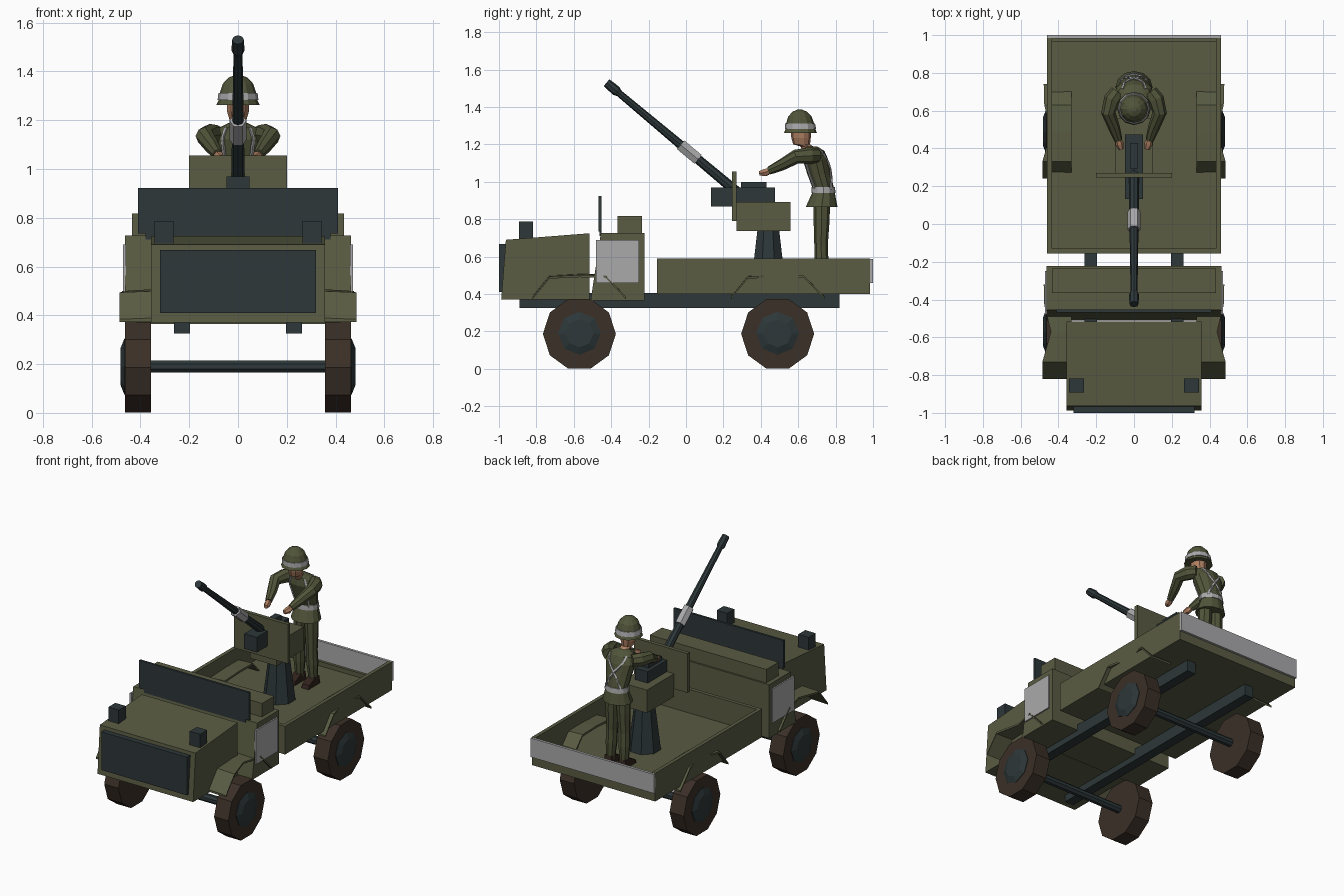
import bpy, bmesh, math
from mathutils import Vector

if "Cube" in bpy.data.objects:
    bpy.data.objects.remove(bpy.data.objects["Cube"])


def material(name, col):
    m = bpy.data.materials.new(name)
    m.diffuse_color = (*col, 1)
    m.use_nodes = True
    m.node_tree.nodes["Principled BSDF"].inputs["Base Color"].default_value = m.diffuse_color
    return m


OLIVE = material("olive_paint", (0.10, 0.106, 0.055))
CLOTH = material("olive_cloth", (0.083, 0.09, 0.042))
STEEL = material("dark_steel", (0.026, 0.038, 0.041))
RUBBER = material("brown_rubber", (0.043, 0.029, 0.020))
GREY = material("light_grey", (0.40, 0.40, 0.41))
SKIN = material("skin", (0.42, 0.21, 0.12))
BOOT = material("boot_leather", (0.03, 0.016, 0.012))


def build(name, verts, faces, mat):
    bm = bmesh.new()
    vs = [bm.verts.new(v) for v in verts]
    for f in faces:
        bm.faces.new([vs[i] for i in f])
    bmesh.ops.recalc_face_normals(bm, faces=bm.faces)
    me = bpy.data.meshes.new(name)
    bm.to_mesh(me)
    bm.free()
    me.materials.append(mat)
    ob = bpy.data.objects.new(name, me)
    bpy.context.collection.objects.link(ob)
    return ob


def skin_rings(name, rings, mat):
    """Closed skin over rings with equal point counts."""
    n = len(rings[0])
    faces = [[k * n + i, k * n + (i + 1) % n, (k + 1) * n + (i + 1) % n, (k + 1) * n + i]
             for k in range(len(rings) - 1) for i in range(n)]
    faces += [list(range(n)), list(range((len(rings) - 1) * n, len(rings) * n))]
    return build(name, [v for r in rings for v in r], faces, mat)


def prism(name, profile, x0, x1, mat):
    return skin_rings(name, [[(x, y, z) for y, z in profile] for x in (x0, x1)], mat)


def box(name, x0, x1, y0, y1, z0, z1, mat):
    return prism(name, [(y0, z0), (y1, z0), (y1, z1), (y0, z1)], x0, x1, mat)


def tube(name, path, n, mat, turn=0.0):
    """Tube through (point, radius) stations."""
    pts = [Vector(p) for p, r in path]
    rings = []
    for i, (p, r) in enumerate(path):
        d = (pts[min(i + 1, len(pts) - 1)] - pts[max(i - 1, 0)]).normalized()
        ref = Vector((0, 1, 0)) if abs(d.z) > 0.9 else Vector((0, 0, 1))
        u = ref.cross(d).normalized()
        v = d.cross(u)
        rings.append([pts[i] + r * (math.cos(a) * u + math.sin(a) * v)
                      for a in (turn + 2 * math.pi * k / n for k in range(n))])
    return skin_rings(name, rings, mat)


def loft(name, table, n, mat, grow=0.0):
    """Stacked ellipses given as (z, y centre, x radius, y radius)."""
    return skin_rings(name, [[((rx + grow) * math.sin(a), yc + (ry + grow) * math.cos(a), z)
                              for a in (2 * math.pi * k / n for k in range(n))]
                             for z, yc, rx, ry in table], mat)


# Chassis, axles and wheels
for s, side in ((-1, "left"), (1, "right")):
    box(f"frame_rail_{side}", s * 0.197, s * 0.262, -0.89, 0.82, 0.325, 0.405, STEEL)
    for y, end in ((-0.57, "front"), (0.49, "rear")):
        tube(f"{end}_wheel_{side}", [((s * 0.357, y, 0.187), 0.195), ((s * 0.463, y, 0.187), 0.195)],
             10, RUBBER)
        tube(f"{end}_hub_{side}", [((s * 0.45, y, 0.19), 0.115), ((s * 0.466, y, 0.19), 0.115),
                                   ((s * 0.482, y, 0.19), 0.075)], 8, STEEL)
        # Bent mudguard: edge flares out at both ends
        arch = [(-0.25, 0.39, 0.485), (-0.16, 0.50, 0.485), (0.0, 0.508, 0.44),
                (0.14, 0.505, 0.475), (0.25, 0.39, 0.478)]
        skin_rings(f"{end}_fender_{side}",
                   [[(s * 0.33, y + dy, z), (s * xo, y + dy, z - 0.006),
                     (s * xo, y + dy, z - 0.018), (s * 0.33, y + dy, z - 0.014)]
                    for dy, z, xo in arch], OLIVE)
    box(f"door_{side}", s * 0.46, s * 0.472, -0.48, -0.25, 0.46, 0.69, GREY)
    box(f"headlamp_{side}", s * 0.265, s * 0.343, -0.893, -0.818, 0.69, 0.787, STEEL)
    box(f"bed_side_{side}", s * 0.435, s * 0.46, -0.155, 0.985, 0.40, 0.59, OLIVE)
for y, end in ((-0.57, "front"), (0.49, "rear")):
    tube(f"{end}_axle", [((-0.36, y, 0.19), 0.027), ((0.36, y, 0.19), 0.027)], 8, STEEL, math.pi / 8)

# Hood, grille and cab
prism("hood", [(-0.988, 0.37), (-0.515, 0.37), (-0.515, 0.725), (-0.963, 0.69)], -0.357, 0.357, OLIVE)
box("grille_panel", -0.32, 0.32, -1.0, -0.965, 0.41, 0.667, STEEL)
prism("cab", [(-0.51, 0.365), (-0.223, 0.365), (-0.223, 0.727), (-0.455, 0.727)], -0.463, 0.463, OLIVE)
box("windshield", -0.41, 0.41, -0.468, -0.453, 0.735, 0.923, STEEL)
box("windshield_foot", -0.38, 0.38, -0.462, -0.452, 0.71, 0.74, STEEL)
box("seat_back", -0.435, 0.435, -0.365, -0.235, 0.72, 0.818, OLIVE)

# Cargo bed
box("bed_floor", -0.44, 0.44, -0.15, 0.98, 0.40, 0.43, OLIVE)
box("bed_front_wall", -0.44, 0.44, -0.155, -0.13, 0.40, 0.59, OLIVE)
box("bed_rear_lip", -0.44, 0.44, 0.965, 0.985, 0.40, 0.46, OLIVE)
box("tailgate", -0.46, 0.46, 0.982, 1.0, 0.46, 0.588, GREY)

# Gun mount, shield and breech
tube("gun_pedestal", [((0, 0.44, 0.43), 0.102), ((0, 0.44, 0.75), 0.062)], 8, STEEL, math.pi / 8)
box("gun_cradle", -0.10, 0.10, 0.27, 0.56, 0.738, 0.893, OLIVE)
box("gun_shield", -0.20, 0.20, 0.245, 0.27, 0.79, 1.055, OLIVE)
box("gun_breech", -0.047, 0.047, 0.133, 0.475, 0.868, 0.97, STEEL)
box("breech_cover", -0.022, 0.022, 0.295, 0.43, 0.96, 1.0, STEEL)

# Barrel, sleeve and muzzle along one inclined axis
base, tip = Vector((0, 0.27, 0.948)), Vector((0, -0.425, 1.53))


def along(t):
    return base.lerp(tip, t)


tube("gun_barrel", [(along(0), 0.028), (along(0.3), 0.025), (along(0.95), 0.018)], 8, STEEL)
tube("barrel_sleeve", [(along(0.295), 0.035), (along(0.43), 0.035)], 6, GREY)
tube("muzzle", [(along(0.90), 0.018), (along(0.925), 0.027), (along(1), 0.024)], 8, STEEL)

# Gunner: torso, belt and crossed straps
TORSO = [(0.865, 0.725, 0.098, 0.085), (0.955, 0.737, 0.073, 0.056), (1.04, 0.712, 0.088, 0.063),
         (1.12, 0.692, 0.105, 0.068), (1.165, 0.685, 0.088, 0.055), (1.19, 0.665, 0.035, 0.035)]
loft("tunic", TORSO, 12, CLOTH)
loft("belt", [(0.94, 0.735, 0.081, 0.065), (0.972, 0.734, 0.08, 0.062)], 12, GREY)


def on_torso(z, a):
    for lo, hi in zip(TORSO, TORSO[1:]):
        if lo[0] <= z <= hi[0]:
            t = (z - lo[0]) / (hi[0] - lo[0])
            yc, rx, ry = (lo[i] + t * (hi[i] - lo[i]) for i in (1, 2, 3))
            return (rx * math.sin(a), yc + ry * math.cos(a), z)


for s, side in ((-1, "left"), (1, "right")):
    steps = [k / 6 for k in range(7)]
    tube(f"back_strap_{side}", [(on_torso(1.17 - 0.21 * t, s * (0.85 - 1.7 * t)), 0.008)
                                for t in steps], 4, GREY)
    tube(f"front_strap_{side}", [(on_torso(1.17 - 0.21 * t, math.pi - s * 0.65), 0.008)
                                 for t in steps], 4, GREY)
    # Arms reaching forward with elbows out
    tube(f"arm_{side}", [((s * 0.085, 0.70, 1.14), 0.040), ((s * 0.115, 0.66, 1.14), 0.045),
                         ((s * 0.136, 0.59, 1.135), 0.038), ((s * 0.105, 0.51, 1.09), 0.031),
                         ((s * 0.083, 0.445, 1.06), 0.022)], 8, CLOTH)
    tube(f"hand_{side}", [((s * 0.084, 0.45, 1.06), 0.016), ((s * 0.077, 0.425, 1.05), 0.022),
                          ((s * 0.068, 0.395, 1.045), 0.014)], 6, SKIN)
    # Legs, gaiters and boots
    tube(f"leg_{side}", [((s * 0.04, 0.725, 0.90), 0.045), ((s * 0.043, 0.725, 0.80), 0.043),
                         ((s * 0.046, 0.722, 0.66), 0.036), ((s * 0.048, 0.725, 0.57), 0.037),
                         ((s * 0.05, 0.73, 0.46), 0.027)], 8, CLOTH)
    prism(f"boot_{side}", [(0.64, 0.43), (0.765, 0.43), (0.755, 0.485), (0.71, 0.485), (0.65, 0.455)],
          s * 0.025, s * 0.078, BOOT)

# Head and helmet
loft("head", [(1.15, 0.665, 0.030, 0.032), (1.19, 0.645, 0.032, 0.034), (1.20, 0.618, 0.036, 0.045),
              (1.235, 0.615, 0.047, 0.052), (1.29, 0.615, 0.05, 0.056)], 10, SKIN)
HELMET = [(1.262, 0.612, 0.089, 0.088), (1.282, 0.612, 0.079, 0.079), (1.312, 0.61, 0.075, 0.075),
          (1.35, 0.609, 0.062, 0.062), (1.375, 0.608, 0.038, 0.038), (1.386, 0.608, 0.012, 0.012)]
loft("helmet", HELMET, 12, CLOTH)
loft("helmet_band", HELMET[1:3], 12, GREY, 0.005)
